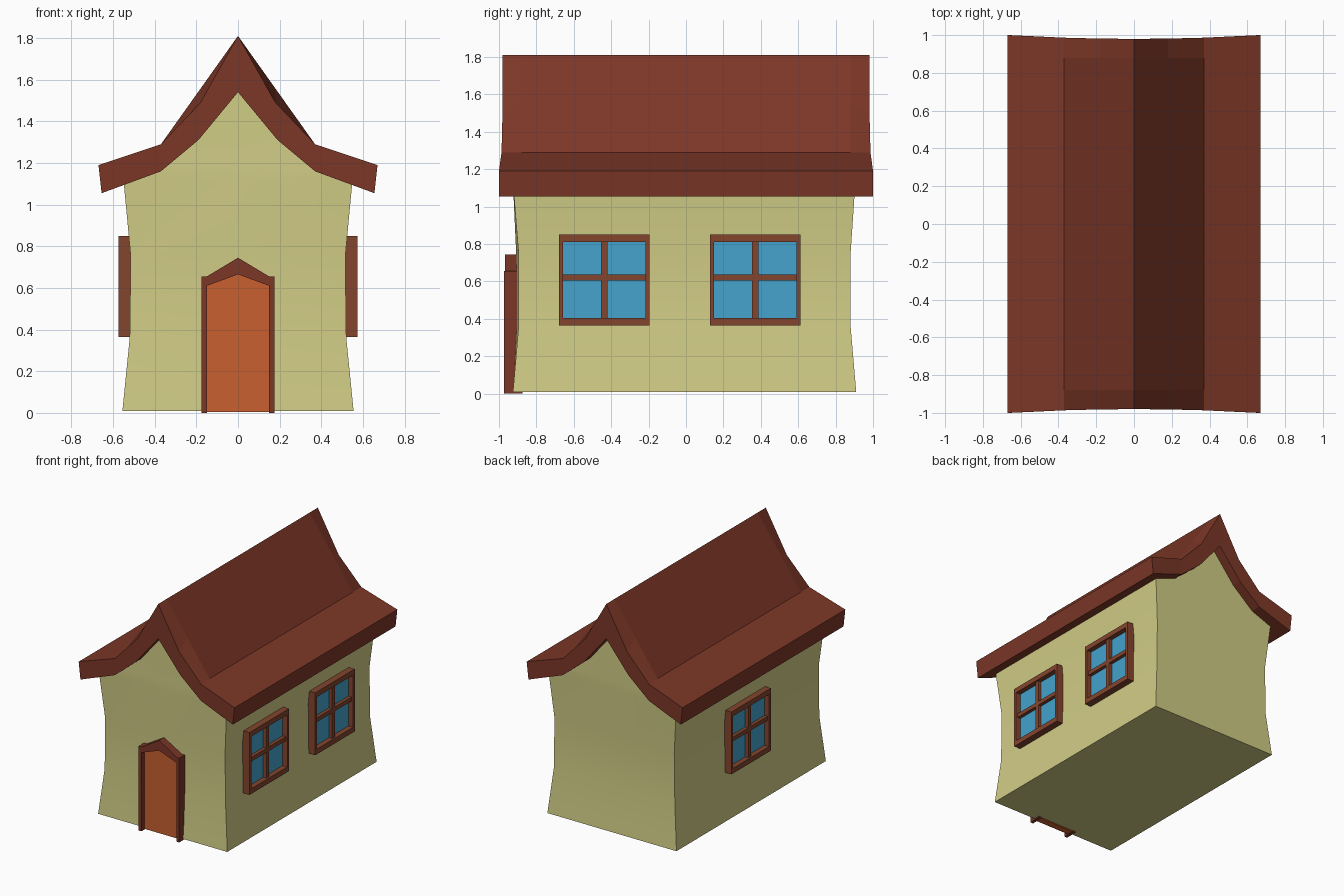
import bpy, bmesh, math

if "Cube" in bpy.data.objects:
    bpy.data.objects.remove(bpy.data.objects["Cube"])


def material(name, rgb):
    m = bpy.data.materials.new(name)
    m.diffuse_color = (*rgb, 1)
    m.use_nodes = True
    m.node_tree.nodes["Principled BSDF"].inputs["Base Color"].default_value = m.diffuse_color
    return m


WALL = material("wall_cream", (0.64, 0.61, 0.24))
ROOF = material("roof_red", (0.20, 0.038, 0.02))
TRIM = material("trim_brown", (0.23, 0.06, 0.027))
GLASS = material("glass_blue", (0.058, 0.366, 0.61))
DOOR = material("door_orange", (0.58, 0.115, 0.03))


def finish(bm, name, mat, smooth=False):
    bmesh.ops.remove_doubles(bm, verts=bm.verts, dist=0.0005)
    bmesh.ops.recalc_face_normals(bm, faces=bm.faces)
    me = bpy.data.meshes.new(name)
    bm.to_mesh(me)
    bm.free()
    me.materials.append(mat)
    ob = bpy.data.objects.new(name, me)
    bpy.context.collection.objects.link(ob)
    if smooth:
        bpy.context.view_layer.objects.active = ob
        ob.select_set(True)
        bpy.ops.object.shade_smooth_by_angle(angle=math.radians(25))
        ob.select_set(False)
    return ob


def add_box(bm, x, y, z):
    vs = [bm.verts.new((a, b, c)) for a in x for b in y for c in z]
    for f in ((0, 1, 3, 2), (4, 6, 7, 5), (0, 4, 5, 1), (2, 3, 7, 6), (0, 2, 6, 4), (1, 5, 7, 3)):
        bm.faces.new([vs[i] for i in f])


def add_prism(bm, outline, y0, y1):
    """Extrude an x-z outline from y0 to y1."""
    a, b = ([bm.verts.new((x, y, z)) for x, z in outline] for y in (y0, y1))
    n = len(outline)
    bm.faces.new(a)
    bm.faces.new(b[::-1])
    for i in range(n):
        bm.faces.new((a[i], b[i], b[(i + 1) % n], a[(i + 1) % n]))


# Walls: rows of (half width, z, front corner y, front middle y, back y)
rows = [(0.555, 0.01, -0.925, -0.925, 0.91), (0.52, 0.36, -0.895, -0.908, 0.88),
        (0.515, 0.75, -0.895, -0.908, 0.88), (0.55, 1.12, -0.925, -0.92, 0.905),
        (0.37, 1.18, -0.922, -0.92, 0.905), (0.19, 1.33, -0.92, -0.92, 0.905),
        (0.0, 1.56, -0.92, -0.92, 0.905)]
bm = bmesh.new()
rings = []
for w, z, yc, ym, yb in rows:
    pts = ((-w, yc), (0, ym), (w, yc), (w, yb), (0, yb), (-w, yb))
    rings.append([bm.verts.new((x, y, z)) for x, y in pts])
bm.faces.new(rings[0])
for a, b in zip(rings, rings[1:]):
    for i in range(6):
        j = (i + 1) % 6
        bm.faces.new((a[i], a[j], b[j], b[i]))
bmesh.ops.dissolve_degenerate(bm, dist=0.0005, edges=bm.edges)
finish(bm, "walls", WALL, smooth=True)

# Roof slab: swept section, gable edges sag while the main panels stay straight
top = [(0.67, 1.19), (0.37, 1.29), (0.18, 1.49), (0, 1.81)]
under = [(0.655, 1.055), (0.37, 1.16), (0.19, 1.31), (0, 1.54)]
mirror = lambda p: p + [(-x, z) for x, z in p[-2::-1]]
bm = bmesh.new()
sections = []
for y, end in ((-1, True), (-0.88, False), (0.88, False), (1, True)):
    def place(pts, is_top):
        out = []
        for x, z in mirror(pts):
            if is_top and not end and abs(abs(x) - 0.18) < 0.001:
                z = 1.81 - 0.52 * 0.18 / 0.37
            yy = y
            if end:
                yy = y * (0.98 + 0.02 * min(1, abs(x) / 0.66) ** 2)
            out.append(bm.verts.new((x, yy, z)))
        return out
    sections.append((place(top, True), place(under, False)))
for (t0, u0), (t1, u1) in zip(sections, sections[1:]):
    for i in range(6):
        bm.faces.new((t0[i], t0[i + 1], t1[i + 1], t1[i]))
        bm.faces.new((u0[i], u1[i], u1[i + 1], u0[i + 1]))
    for i in (0, 6):
        bm.faces.new((t0[i], t1[i], u1[i], u0[i]))
for t, u in (sections[0], sections[-1]):
    for i in range(6):
        bm.faces.new((t[i], u[i], u[i + 1], t[i + 1]))
finish(bm, "roof", ROOF)


# Windows: outer frame, cross bars and a glass sheet
def window(name, side, yc):
    xs = lambda a, b: sorted((side * a, side * b))
    h, z0, z1 = 0.243, 0.365, 0.85
    bm = bmesh.new()
    for s in (-1, 1):
        add_box(bm, xs(0.505, 0.575), sorted((yc + s * h, yc + s * (h - 0.022))), (z0, z1))
    for z in ((z0, z0 + 0.04), (z1 - 0.04, z1)):
        add_box(bm, xs(0.505, 0.575), (yc - h + 0.022, yc + h - 0.022), z)
    add_box(bm, xs(0.505, 0.562), (yc - 0.017, yc + 0.017), (z0 + 0.04, z1 - 0.04))
    for s in (-1, 1):
        add_box(bm, xs(0.505, 0.562), sorted((yc + s * 0.017, yc + s * (h - 0.022))), (0.605, 0.637))
    finish(bm, name + "_frame", TRIM)
    bm = bmesh.new()
    add_box(bm, xs(0.505, 0.535), (yc - h + 0.01, yc + h - 0.01), (z0 + 0.02, z1 - 0.02))
    finish(bm, name + "_glass", GLASS)


window("right_front_window", 1, -0.437)
window("right_back_window", 1, 0.37)
window("left_window", -1, 0.02)

# Door panel with pointed top
bm = bmesh.new()
add_prism(bm, [(-0.152, 0.005), (0.152, 0.005), (0.152, 0.615), (0, 0.67), (-0.152, 0.615)], -0.935, -0.88)
finish(bm, "door", DOOR)

# Door frame: two jambs and a pointed lintel
bm = bmesh.new()
for s in (-1, 1):
    add_box(bm, sorted((s * 0.15, s * 0.175)), (-0.972, -0.875), (0, 0.655))
add_prism(bm, [(-0.15, 0.61), (0, 0.665), (0.15, 0.61), (0.15, 0.655), (0, 0.745), (-0.15, 0.655)], -0.968, -0.88)
finish(bm, "door_frame", ROOF)
